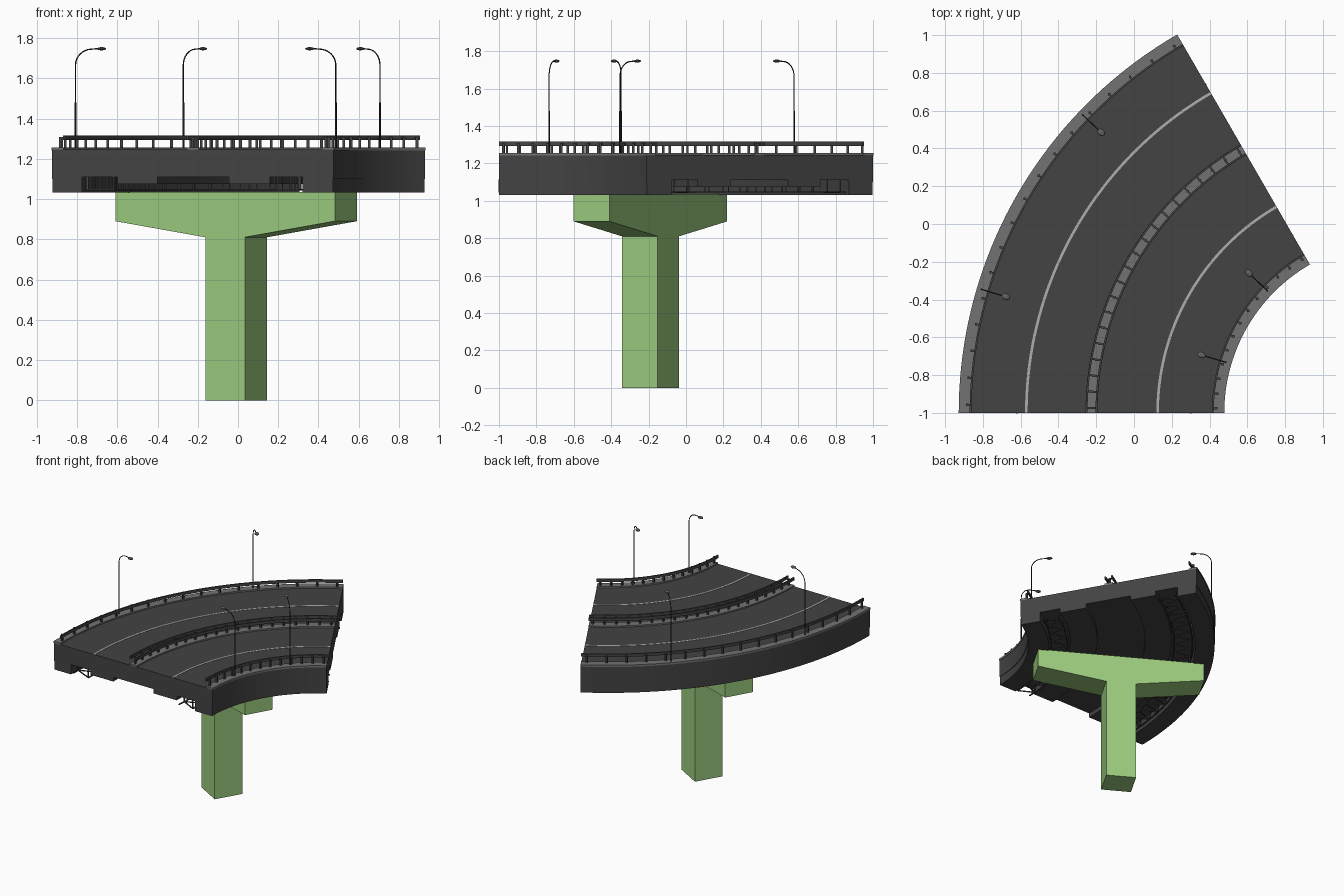
import bpy, bmesh, math
from mathutils import Vector, Matrix

if "Cube" in bpy.data.objects:
    bpy.data.objects.remove(bpy.data.objects["Cube"])

CX, CY = 1.385, -1.0          # centre of the bend
START, END = 180.0, 120.0     # swept angle in degrees
IN, OUT, MID = 0.91, 2.31, 1.61


def material(name, r, g, b):
    m = bpy.data.materials.new(name)
    m.use_nodes = True
    m.diffuse_color = (r, g, b, 1)
    m.node_tree.nodes["Principled BSDF"].inputs["Base Color"].default_value = (r, g, b, 1)
    return m


ASPHALT = material("dark asphalt", 0.056, 0.056, 0.056)
CURB = material("curb grey", 0.17, 0.17, 0.17)
PAINT = material("lane paint", 0.42, 0.42, 0.42)
STEEL = material("rail steel", 0.06, 0.06, 0.06)
POLE = material("pole black", 0.02, 0.02, 0.02)
LAMP = material("lamp grey", 0.12, 0.12, 0.12)
GREEN = material("pier green", 0.337, 0.61, 0.212)


def polar(r, deg, z):
    a = math.radians(deg)
    return Vector((CX + r * math.cos(a), CY + r * math.sin(a), z))


def finish(bm, name, mat, smooth=True):
    bmesh.ops.recalc_face_normals(bm, faces=bm.faces)
    mesh = bpy.data.meshes.new(name)
    bm.to_mesh(mesh)
    bm.free()
    mesh.materials.append(mat)
    ob = bpy.data.objects.new(name, mesh)
    bpy.context.collection.objects.link(ob)
    if smooth:
        bpy.ops.object.select_all(action="DESELECT")
        ob.select_set(True)
        bpy.context.view_layer.objects.active = ob
        bpy.ops.object.shade_smooth_by_angle(angle=math.radians(30))
    return ob


def sweep(name, profile, mat, steps=40):
    """Carry a closed (radius, height) profile around the bend."""
    bm = bmesh.new()
    rings = []
    for i in range(steps + 1):
        a = START + (END - START) * i / steps
        rings.append([bm.verts.new(polar(r, a, z)) for r, z in profile])
    n = len(profile)
    for a, b in zip(rings, rings[1:]):
        for k in range(n):
            bm.faces.new((a[k], a[(k + 1) % n], b[(k + 1) % n], b[k]))
    bm.faces.new(rings[0])
    bm.faces.new(rings[-1])
    return finish(bm, name, mat)


def band(name, r0, r1, z0, z1, mat):
    return sweep(name, [(r0, z0), (r1, z0), (r1, z1), (r0, z1)], mat)


def add_bar(bm, p, q, w):
    """Square bar between two points."""
    d = q - p
    m = (Matrix.Translation((p + q) / 2) @ d.to_track_quat("Z", "Y").to_matrix().to_4x4()
         @ Matrix.Diagonal((w, w, d.length, 1)))
    bmesh.ops.create_cube(bm, size=1, matrix=m)


def tube(name, points, radius, mat):
    cu = bpy.data.curves.new(name, "CURVE")
    cu.dimensions = "3D"
    cu.bevel_depth = radius
    cu.bevel_resolution = 1
    cu.use_fill_caps = True
    sp = cu.splines.new("POLY")
    sp.points.add(len(points) - 1)
    for pt, co in zip(sp.points, points):
        pt.co = (*co, 1)
    cu.materials.append(mat)
    bpy.context.collection.objects.link(bpy.data.objects.new(name, cu))


# Deck with edge girders and stepped underside
LOW, STEP, ROOF, TOP = 1.032, 1.075, 1.11, 1.245
deck = [(IN, TOP), (IN, 1.1), (IN + .004, 1.1), (IN + .004, LOW),
        (1.065, LOW), (1.065, ROOF), (1.225, ROOF), (1.225, STEP),
        (1.43, STEP), (1.43, ROOF), (1.785, ROOF), (1.785, STEP),
        (1.985, STEP), (1.985, ROOF), (2.16, ROOF), (2.16, LOW),
        (OUT - .004, LOW), (OUT - .004, 1.1), (OUT, 1.1), (OUT, TOP)]
sweep("deck", deck, ASPHALT)

# Curbs, median and lane lines
band("inner_curb", IN - .003, 0.967, TOP - .004, 1.256, CURB)
band("outer_curb", 2.253, OUT + .003, TOP - .004, 1.256, CURB)
band("median", MID - .032, MID + .032, TOP - .004, 1.256, CURB)
for name, r in (("inner_lane_line", 1.26), ("outer_lane_line", 1.955)):
    band(name, r - .007, r + .007, TOP - .002, TOP + .002, PAINT)


# Guard rails: posts and beams
def guard_rail(name, r_post, r_beams, count):
    for i, r in enumerate(r_beams):
        band(f"{name}_beam_{i + 1}", r - .005, r + .005, 1.294, 1.317, STEEL)
    bm = bmesh.new()
    for i in range(count):
        a = START + (END - START) * (i + .3) / (count - .4)
        add_bar(bm, polar(r_post, a, 1.25), polar(r_post, a, 1.308), 0.013)
        for r in r_beams:
            add_bar(bm, polar(r_post, a, 1.303), polar(r, a, 1.303), 0.01)
    finish(bm, name + "_posts", STEEL, smooth=False)


guard_rail("inner_rail", 0.95, [0.968], 13)
guard_rail("median_rail", MID, [MID - .026, MID + .026], 20)
guard_rail("outer_rail", 2.268, [2.25], 17)


# Bracing lattice in the two underside channels
def lattice(name, r0, r1, bays):
    bm = bmesh.new()
    z = 1.047
    step = (END - START) / bays
    for i in range(bays):
        a, b = START + step * i, START + step * (i + 1)
        m = (a + b) / 2
        add_bar(bm, polar(r0, a, z), polar(r1, m, z), 0.007)
        add_bar(bm, polar(r1, m, z), polar(r0, b, z), 0.007)
        for r, t in ((r0, a), (r1, m)):
            add_bar(bm, polar(r, t, z), polar(r, t, ROOF + .005), 0.007)
        for r in (r0, r1):
            add_bar(bm, polar(r, a, z), polar(r, b, z), 0.008)
    finish(bm, name, STEEL, smooth=False)


lattice("inner_lattice", 1.085, 1.205, 10)
lattice("outer_lattice", 2.005, 2.14, 18)


# Street lamps reaching over the road
def street_lamp(name, r, a, side):
    base = polar(r, a, 1.25)
    tube(name + "_base", [base, polar(r, a, 1.48)], 0.0048, POLE)
    path = [polar(r, a, 1.47)]
    for i in range(9):
        t = math.radians(90 * i / 8)
        path.append(polar(r + side * .085 * (1 - math.cos(t)), a, 1.665 + .08 * math.sin(t)))
    path.append(polar(r + side * .12, a, 1.748))
    tube(name + "_arm", path, 0.0032, POLE)
    bm = bmesh.new()
    m = (Matrix.Translation(polar(r + side * .135, a, 1.747))
         @ Matrix.Rotation(math.radians(a), 4, "Z") @ Matrix.Diagonal((.023, .017, .008, 1)))
    bmesh.ops.create_uvsphere(bm, u_segments=14, v_segments=8, radius=1, matrix=m)
    finish(bm, name + "_head", LAMP)


for label, angle in (("front", 163.4), ("back", 136.4)):
    street_lamp(f"outer_{label}_lamp", 2.288, angle, -1)
    street_lamp(f"inner_{label}_lamp", 0.938, angle, 1)

# Pier: column and flared cap, set across the road at mid bend
half = [(.113, 0), (.113, .81), (.63, .89), (.63, 1.036)]
outline = half + [(-u, z) for u, z in reversed(half)]
bm = bmesh.new()
face = bm.faces.new([bm.verts.new((u, -.11, z)) for u, z in outline])
ext = bmesh.ops.extrude_face_region(bm, geom=[face])
bmesh.ops.translate(bm, verts=[v for v in ext["geom"] if isinstance(v, bmesh.types.BMVert)],
                    vec=(0, .22, 0))
pier = finish(bm, "pier", GREEN, smooth=False)
pier.location = polar(MID, 150, 0) + Vector((0, .005, 0))
pier.rotation_euler.z = math.radians(150)
